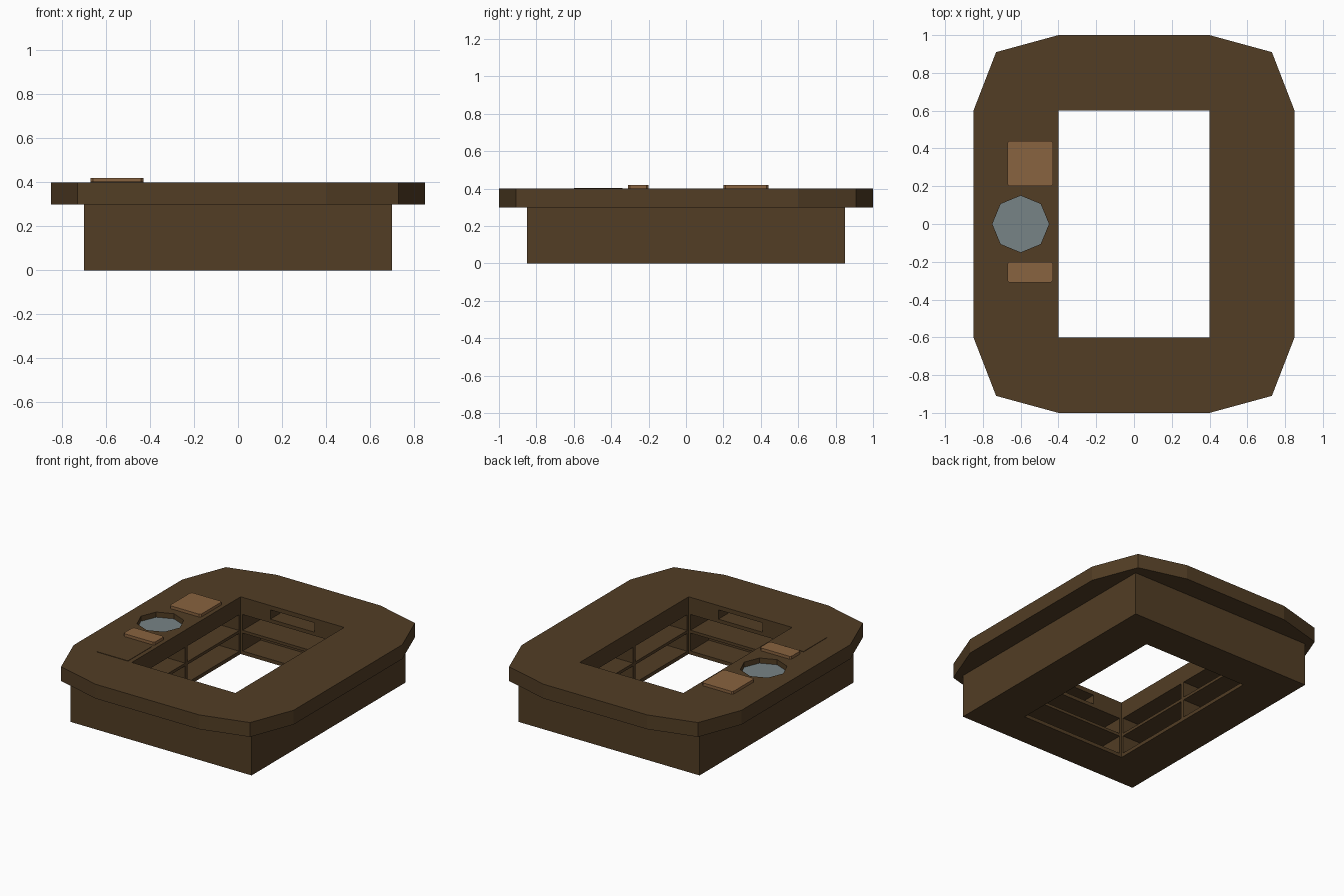
import bpy, bmesh
from mathutils import Matrix, Vector

if "Cube" in bpy.data.objects:
    bpy.data.objects.remove(bpy.data.objects["Cube"])


def material(name, rgb):
    m = bpy.data.materials.new(name)
    m.use_nodes = True
    m.diffuse_color = (*rgb, 1)
    m.node_tree.nodes["Principled BSDF"].inputs["Base Color"].default_value = (*rgb, 1)
    return m


wood = material("dark wood", (0.084, 0.047, 0.018))
tan = material("tan wood", (0.25, 0.125, 0.05))
steel = material("grey steel", (0.185, 0.23, 0.24))


def finish(name, bm, mat):
    bmesh.ops.recalc_face_normals(bm, faces=bm.faces)
    mesh = bpy.data.meshes.new(name)
    bm.to_mesh(mesh)
    bm.free()
    mesh.materials.append(mat)
    ob = bpy.data.objects.new(name, mesh)
    bpy.context.collection.objects.link(ob)
    return ob


def box(name, lo, hi, mat=wood, corner=0):
    lo, hi = Vector(lo), Vector(hi)
    bm = bmesh.new()
    bmesh.ops.create_cube(bm, size=1, matrix=Matrix.Translation((lo + hi) / 2)
                          @ Matrix.Diagonal((*(hi - lo), 1)))
    if corner:
        upright = [e for e in bm.edges if abs(e.verts[0].co.z - e.verts[1].co.z) > 0.001]
        bmesh.ops.bevel(bm, geom=upright, offset=corner, segments=1, affect='EDGES')
    return finish(name, bm, mat)


def octagon(name, z0, z1, mat):
    bm = bmesh.new()
    bmesh.ops.create_cone(bm, cap_ends=True, segments=8, radius1=0.15, radius2=0.15,
                          depth=z1 - z0, matrix=Matrix.Translation((-0.6, 0, (z0 + z1) / 2)))
    return finish(name, bm, mat)


def cut(target, cutter):
    cutter.hide_render = True
    mod = target.modifiers.new("cut", 'BOOLEAN')
    mod.operation, mod.solver, mod.object = 'DIFFERENCE', 'EXACT', cutter
    bpy.context.view_layer.objects.active = target
    bpy.ops.object.modifier_apply(modifier=mod.name)
    bpy.data.objects.remove(cutter)


# Counter top with chamfered outline, central opening, sink well and end slots
quarter = [(0.85, 0.6), (0.73, 0.91), (0.4, 1.0)]
outline = (quarter + [(-x, y) for x, y in reversed(quarter)]
           + [(-x, -y) for x, y in quarter] + [(x, -y) for x, y in reversed(quarter)])
bm = bmesh.new()
face = bm.faces.new([bm.verts.new((x, y, 0.3)) for x, y in outline])
top = bmesh.ops.extrude_face_region(bm, geom=[face])["geom"]
bmesh.ops.translate(bm, vec=(0, 0, 0.1),
                    verts=[v for v in top if isinstance(v, bmesh.types.BMVert)])
counter = finish("counter_top", bm, wood)
cut(counter, box("opening_cutter", (-0.4, -0.6, 0.2), (0.4, 0.6, 0.5)))
cut(counter, octagon("sink_cutter", 0.36, 0.5, wood))
for s in (-1, 1):
    ys = sorted((s * 0.55, s * 0.78))
    cut(counter, box("slot_cutter", (-0.17, ys[0], 0.305), (0.17, ys[1], 0.37)))

# Steel sink floor
octagon("sink_floor", 0.358, 0.364, steel)


# Rectangular rings: floor, middle shelf and ceiling of the cabinet
def ring(name, z0, z1):
    for s, side in ((-1, "right"), (1, "left")):
        xs = sorted((s * 0.4, s * 0.7))
        box(f"{name}_{side}", (xs[0], -0.85, z0), (xs[1], 0.85, z1))
    for s, side in ((-1, "front"), (1, "back")):
        ys = sorted((s * 0.6, s * 0.85))
        box(f"{name}_{side}", (-0.4, ys[0], z0), (0.4, ys[1], z1))


ring("cabinet_floor", 0, 0.025)
ring("middle_shelf", 0.15, 0.17)
ring("cabinet_ceiling", 0.28, 0.3)

# Outer walls, dividers and corner blocks
for s, side in ((-1, "right"), (1, "left")):
    xs = sorted((s * 0.65, s * 0.7))
    box(f"outer_wall_{side}", (xs[0], -0.85, 0), (xs[1], 0.85, 0.3))
    xs = sorted((s * 0.4, s * 0.66))
    box(f"divider_{side}", (xs[0], -0.012, 0.02), (xs[1], 0.012, 0.29))
    for t, end in ((-1, "front"), (1, "back")):
        xs = sorted((s * 0.385, s * 0.66))
        ys = sorted((t * 0.6, t * 0.81))
        box(f"corner_block_{end}_{side}", (xs[0], ys[0], 0.02), (xs[1], ys[1], 0.29))
        xs = sorted((s * 0.4, s * 0.66))
        ys = sorted((t * 0.585, t * 0.62))
        box(f"corner_post_{end}_{side}", (xs[0], ys[0], 0.02), (xs[1], ys[1], 0.29))
for s, side in ((-1, "front"), (1, "back")):
    ys = sorted((s * 0.8, s * 0.85))
    box(f"outer_wall_{side}", (-0.7, ys[0], 0), (0.7, ys[1], 0.3))

# Cutting boards beside the sink, and a thin drain board
box("large_board", (-0.67, 0.2, 0.398), (-0.43, 0.44, 0.42), tan, 0.01)
box("small_board", (-0.67, -0.31, 0.398), (-0.43, -0.2, 0.42), tan, 0.01)
box("drain_board", (-0.67, -0.6, 0.398), (-0.43, -0.34, 0.403))
